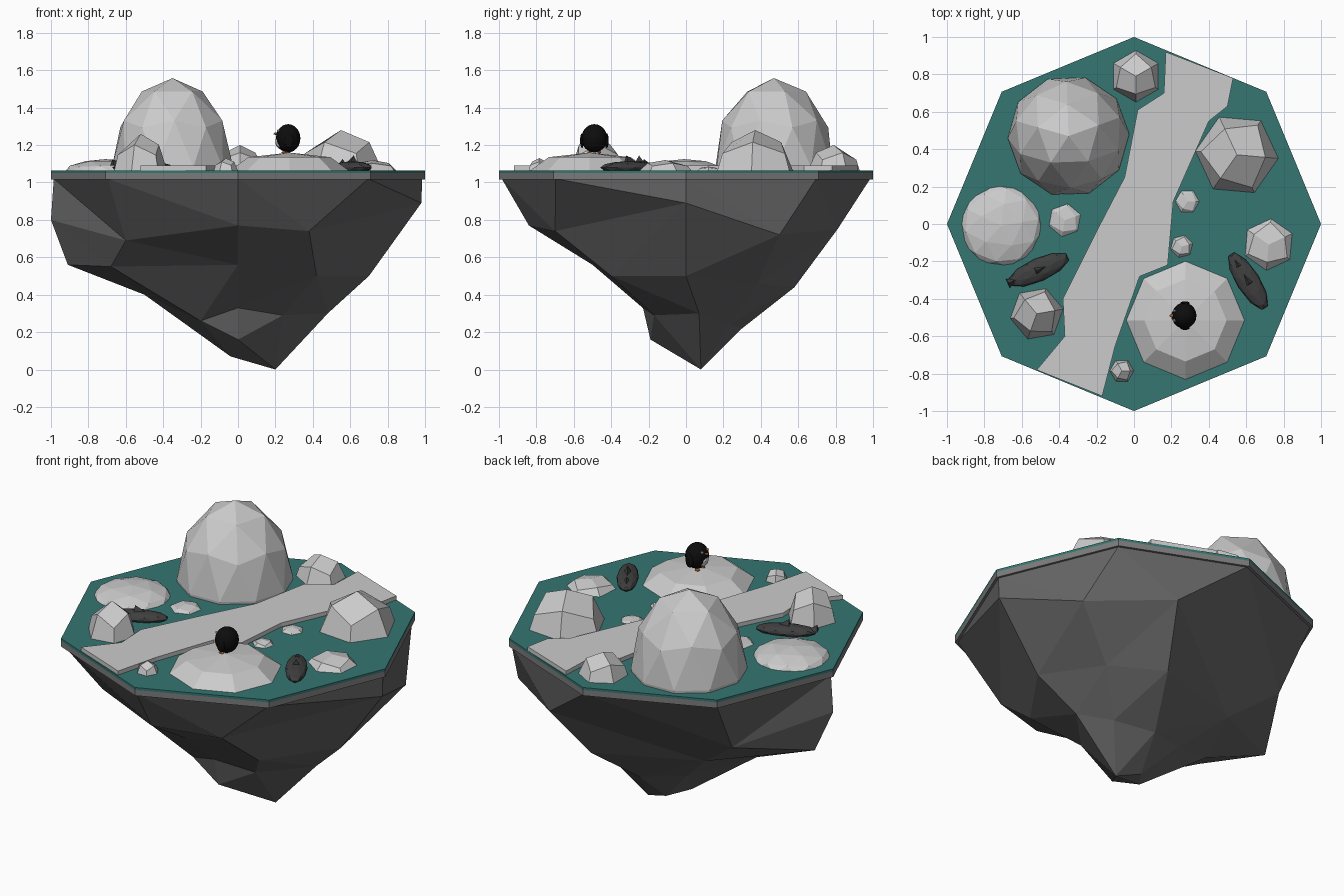
import bpy, bmesh
from math import sin, cos, pi, radians
from mathutils import Matrix, Vector

if "Cube" in bpy.data.objects:
    bpy.data.objects.remove(bpy.data.objects["Cube"])

G = 1.065  # ground level


def mat(name, r, g, b):
    m = bpy.data.materials.new(name)
    m.diffuse_color = (r, g, b, 1)
    m.use_nodes = True
    m.node_tree.nodes["Principled BSDF"].inputs["Base Color"].default_value = m.diffuse_color
    return m


TEAL = mat("teal", .035, .18, .165)
ROCK = mat("dark_rock", .13, .13, .13)
SLAB = mat("slab_grey", .2, .2, .2)
PATH = mat("path_grey", .55, .55, .55)
DARK = mat("charcoal", .05, .05, .05)
BLACK = mat("black", .004, .004, .004)
PALE = mat("pale", .6, .6, .6)
ORANGE = mat("orange", .8, .2, .03)


def finish(name, bm, material=None):
    bmesh.ops.recalc_face_normals(bm, faces=bm.faces)
    me = bpy.data.meshes.new(name)
    bm.to_mesh(me)
    bm.free()
    ob = bpy.data.objects.new(name, me)
    bpy.context.collection.objects.link(ob)
    if material:
        me.materials.append(material)
    return ob


def prism(name, pts, z0, z1, material):
    bm = bmesh.new()
    f = bm.faces.new([bm.verts.new((x, y, z0)) for x, y in pts])
    ext = bmesh.ops.extrude_face_region(bm, geom=[f])
    bmesh.ops.translate(bm, vec=(0, 0, z1 - z0),
                        verts=[v for v in ext["geom"] if isinstance(v, bmesh.types.BMVert)])
    if not any(f.normal.z < -.9 for f in bm.faces):
        bm.normal_update()
    return finish(name, bm, material)


def ellipsoid(name, loc, size, material=None, sub=2, turn=0, cut=None):
    bm = bmesh.new()
    bmesh.ops.create_icosphere(bm, subdivisions=sub, radius=1)
    m = Matrix.Translation(loc) @ Matrix.Rotation(radians(turn), 4, 'Z') @ Matrix.Diagonal((*size, 1))
    bmesh.ops.transform(bm, matrix=m, verts=bm.verts)
    if cut is not None:
        bmesh.ops.bisect_plane(bm, geom=bm.verts[:] + bm.edges[:] + bm.faces[:],
                               plane_co=(0, 0, cut), plane_no=(0, 0, 1), clear_inner=True)
        bmesh.ops.holes_fill(bm, edges=bm.edges[:])
    return finish(name, bm, material)


def stone(name, x, y, r, top, turn):
    """Six-sided boulder whose crown is three faces meeting at a peak."""
    bm = bmesh.new()
    h = top - G

    def ring(rads, zs):
        return [bm.verts.new((x + rads[i % 2] * r * cos(radians(turn) + i * pi / 3),
                              y + rads[i % 2] * r * sin(radians(turn) + i * pi / 3),
                              G + zs[i % 2] * h)) for i in range(6)]
    base, mid = ring((1, 1), (-.03, -.03)), ring((.68, .86), (.7, .42))
    peak = bm.verts.new((x, y, top))
    bm.faces.new(base)
    for i in range(6):
        j = (i + 1) % 6
        bm.faces.new((base[i], base[j], mid[j], mid[i]))
    for i in (0, 2, 4):
        bm.faces.new((peak, mid[i], mid[i + 1], mid[(i + 2) % 6]))
    finish(name, bm)


# island slab and turf
octagon = [(cos(i * pi / 4), sin(i * pi / 4)) for i in range(8)]
prism("island_slab", octagon, 1.015, 1.05, SLAB)
prism("island_turf", octagon, 1.05, G, TEAL)

# hanging rock: irregular rings below the slab, counter-clockwise from +x
rings = [
    [(x * .985, y * .985, 1.02) for x, y in octagon],
    [(.98, 0, .89), (.79, .5, .72), (.36, .81, .75), (-.65, .48, .67),
     (-1, 0, .8), (-.6, -.46, .69), (0, -.84, .77), (.38, -.7, .74)],
    [(.7, 0, .5), (.52, .38, .46), (.24, .58, .44), (-.38, .36, .47),
     (-.91, .05, .56), (-.68, -.25, .55), (0, -.5, .56), (.42, -.4, .5)],
    [(.48, .07, .3), (.34, .23, .24), (.1, .3, .22), (-.15, .2, .26),
     (-.5, .03, .4), (-.2, -.15, .26), (0, -.23, .33), (.24, -.17, .29)],
    [(.2, .08, 0), (.2, .08, 0), (.05, .12, .05), (-.04, 0, .07),
     (-.04, 0, .07), (-.04, 0, .07), (0, -.19, .16), (.2, .08, 0)],
]
bm = bmesh.new()
vs = [[bm.verts.new(p) for p in ring] for ring in rings]
bm.faces.new(vs[0])
for a, b in zip(vs, vs[1:]):
    for i in range(8):
        j = (i + 1) % 8
        bm.faces.new((a[i], a[j], b[j], b[i]))
bm.faces.new(vs[-1])
bmesh.ops.remove_doubles(bm, verts=bm.verts, dist=.001)
bmesh.ops.triangulate(bm, faces=bm.faces)
finish("hanging_rock", bm, ROCK)

# winding path
prism("path", [(-.52, -.78), (-.17, -.92), (-.1, -.65), (.03, -.28), (.18, -.22), (.21, .12),
               (.4, .55), (.5, .63), (.53, .78), (.17, .92), (.16, .7), (.02, .61),
               (-.05, .25), (-.18, 0), (-.38, -.4), (-.37, -.6)], G - .01, 1.09, PATH)

# large domes
ellipsoid("tall_dome", (-.35, .47, 1.08), (.325, .325, .478), turn=20, cut=G - .005)
ellipsoid("low_dome", (-.71, -.01, 1.05), (.225, .225, .075), turn=10, cut=G - .005)

# octagonal mound under the bird
bm = bmesh.new()
mound = [[bm.verts.new((.275 + r * cos(i * pi / 4), -.515 + r * sin(i * pi / 4), z))
          for i in range(8)] for r, z in ((.32, G - .003), (.22, 1.135))]
tip = bm.verts.new((.275, -.515, 1.16))
bm.faces.new(mound[0])
for i in range(8):
    j = (i + 1) % 8
    bm.faces.new((mound[0][i], mound[0][j], mound[1][j], mound[1][i]))
    bm.faces.new((mound[1][i], mound[1][j], tip))
finish("bird_mound", bm)

# scattered boulders
for i, s in enumerate([(.01, .79, .14, 1.2, 30), (.55, .37, .225, 1.28, -5),
                       (.72, -.11, .14, 1.12, 25), (-.52, -.48, .145, 1.26, 10),
                       (-.37, .02, .09, 1.09, 20), (.285, .12, .065, 1.085, 0),
                       (.255, -.12, .062, 1.09, 15), (-.065, -.785, .065, 1.13, 0)]):
    stone(f"boulder_{i + 1}", *s)

# dark beached animals with a small back fin and upturned tail
for n, (x, y, turn) in enumerate([(-.51, -.245, 24), (.61, -.305, 122)], 1):
    ellipsoid(f"dark_body_{n}", (x, y, 1.08), (.178, .062, .034), DARK, turn=turn)
    bm = bmesh.new()
    for px, w, l, h, lean in ((.03, .03, .05, 1.145, -.02), (-.15 if n == 1 else .12, .025, .03, 1.125, -.01)):
        q = [(px - l, -w, 1.09), (px - l, w, 1.09), (px + l, 0, 1.09), (px - l / 2 + lean, 0, h)]
        v = [bm.verts.new(p) for p in q]
        for f in ((0, 1, 2), (0, 1, 3), (1, 2, 3), (2, 0, 3)):
            bm.faces.new([v[k] for k in f])
    bmesh.ops.transform(bm, verts=bm.verts,
                        matrix=Matrix.Translation((x, y, 0)) @ Matrix.Rotation(radians(turn), 4, 'Z'))
    finish(f"dark_fins_{n}", bm, DARK)

# round bird facing -x
B = Vector((.268, -.49, 1.236))
ellipsoid("bird_body", B, (.066, .069, .076), BLACK, sub=3)
ellipsoid("bird_belly", B + Vector((-.02, 0, -.015)), (.051, .046, .05), PALE)
ellipsoid("bird_beak", B + Vector((-.066, 0, .025)), (.014, .01, .007), ORANGE, sub=1)
for side, s in (("left", -1), ("right", 1)):
    ellipsoid(f"bird_wing_{side}", B + Vector((.005, s * .066, -.012)), (.026, .011, .04), BLACK)
    ellipsoid(f"bird_eye_{side}", B + Vector((-.052, s * .026, .04)), (.009, .009, .009), PALE, sub=1)
    ellipsoid(f"bird_foot_{side}", B + Vector((-.02, s * .026, -.075)), (.018, .012, .007), ORANGE, sub=1)
